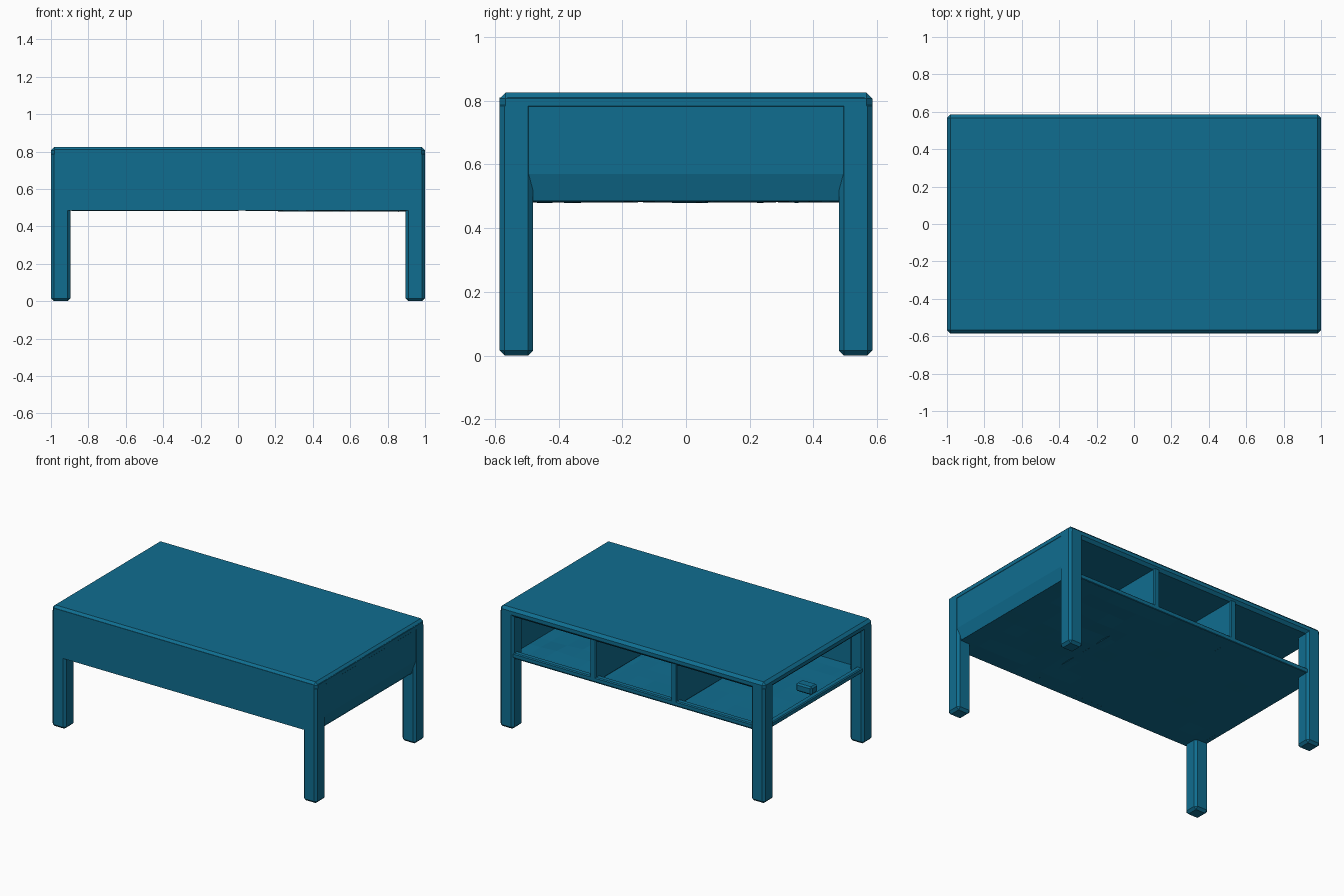
import bpy
import bmesh
import random

random.seed(4)

cube = bpy.data.objects.get("Cube")
if cube:
    bpy.data.objects.remove(cube, do_unlink=True)

# Single painted finish
paint = bpy.data.materials.new("teal_paint")
paint.use_nodes = True
color = (0.005, 0.155, 0.28, 1.0)
paint.diffuse_color = color
bsdf = next(n for n in paint.node_tree.nodes if n.type == "BSDF_PRINCIPLED")
bsdf.inputs["Base Color"].default_value = color
bsdf.inputs["Roughness"].default_value = 0.7
paint.use_backface_culling = True

HALF_X, HALF_Y = 1.0, 0.585
TOP, UNDER = 0.825, 0.485
LEG = 0.105


def finish(name, bm, bevel=0.0):
    mesh = bpy.data.meshes.new(name)
    bm.to_mesh(mesh)
    bm.free()
    mesh.materials.append(paint)
    obj = bpy.data.objects.new(name, mesh)
    bpy.context.collection.objects.link(obj)
    if bevel:
        mod = obj.modifiers.new("soft_edges", "BEVEL")
        mod.width = bevel
        mod.segments = 1
    return obj


def box(name, low, high, bevel=0.0):
    bm = bmesh.new()
    bmesh.ops.create_cube(bm, size=1)
    for v in bm.verts:
        for i in range(3):
            v.co[i] = high[i] if v.co[i] > 0 else low[i]
    return finish(name, bm, bevel)


# Table top
box("table_top", (-HALF_X, -HALF_Y, 0.765), (HALF_X, HALF_Y, TOP), 0.018)

# Four corner legs
for side, sx in (("left", 1), ("right", -1)):
    for end, sy in (("front", -1), ("back", 1)):
        xs = sorted((sx * HALF_X, sx * (HALF_X - LEG)))
        ys = sorted((sy * HALF_Y, sy * (HALF_Y - LEG)))
        box(f"{end}_{side}_leg", (xs[0], ys[0], 0), (xs[1], ys[1], 0.8), 0.016)

# Solid front apron
box("front_apron", (-0.98, -HALF_Y, UNDER), (0.98, -0.545, 0.81))

# Left end apron, tapering inwards along its lower edge
bm = bmesh.new()
outline = [(0.998, 0.81), (0.998, 0.57), (0.975, UNDER), (0.94, UNDER), (0.94, 0.81)]
face = bm.faces.new([bm.verts.new((x, -0.56, z)) for x, z in outline])
ext = bmesh.ops.extrude_face_region(bm, geom=[face])
for v in ext["geom"]:
    if isinstance(v, bmesh.types.BMVert):
        v.co.y = 0.56
bmesh.ops.recalc_face_normals(bm, faces=bm.faces)
finish("left_apron", bm)

# Open back: lower rail and two full-depth dividers
box("back_rail", (-0.95, 0.535, UNDER), (0.95, 0.575, 0.52), 0.006)
for name, x in (("left_divider", 0.3), ("right_divider", -0.31)):
    box(name, (x - 0.022, -0.55, UNDER), (x + 0.022, 0.575, 0.78), 0.006)

# Open right end: lower rail and short peg
box("right_rail", (-0.99, -0.55, UNDER), (-0.95, 0.55, 0.52), 0.006)
box("right_peg", (-0.96, -0.05, 0.515), (-0.84, 0.02, 0.57), 0.01)

# Thin bottom skin facing down, wrinkled towards the left end
bm = bmesh.new()
bmesh.ops.create_grid(bm, x_segments=16, y_segments=10, size=1)
for v in bm.verts:
    inner = abs(v.co.x) < 0.99 and abs(v.co.y) < 0.99
    ripple = 0.012 if v.co.x > 0.2 else 0.003
    v.co = (v.co.x * 0.98, v.co.y * 0.575, UNDER)
    if inner:
        v.co.z += random.uniform(-ripple, ripple) * 0.6
bmesh.ops.reverse_faces(bm, faces=bm.faces)
finish("bottom_skin", bm)
